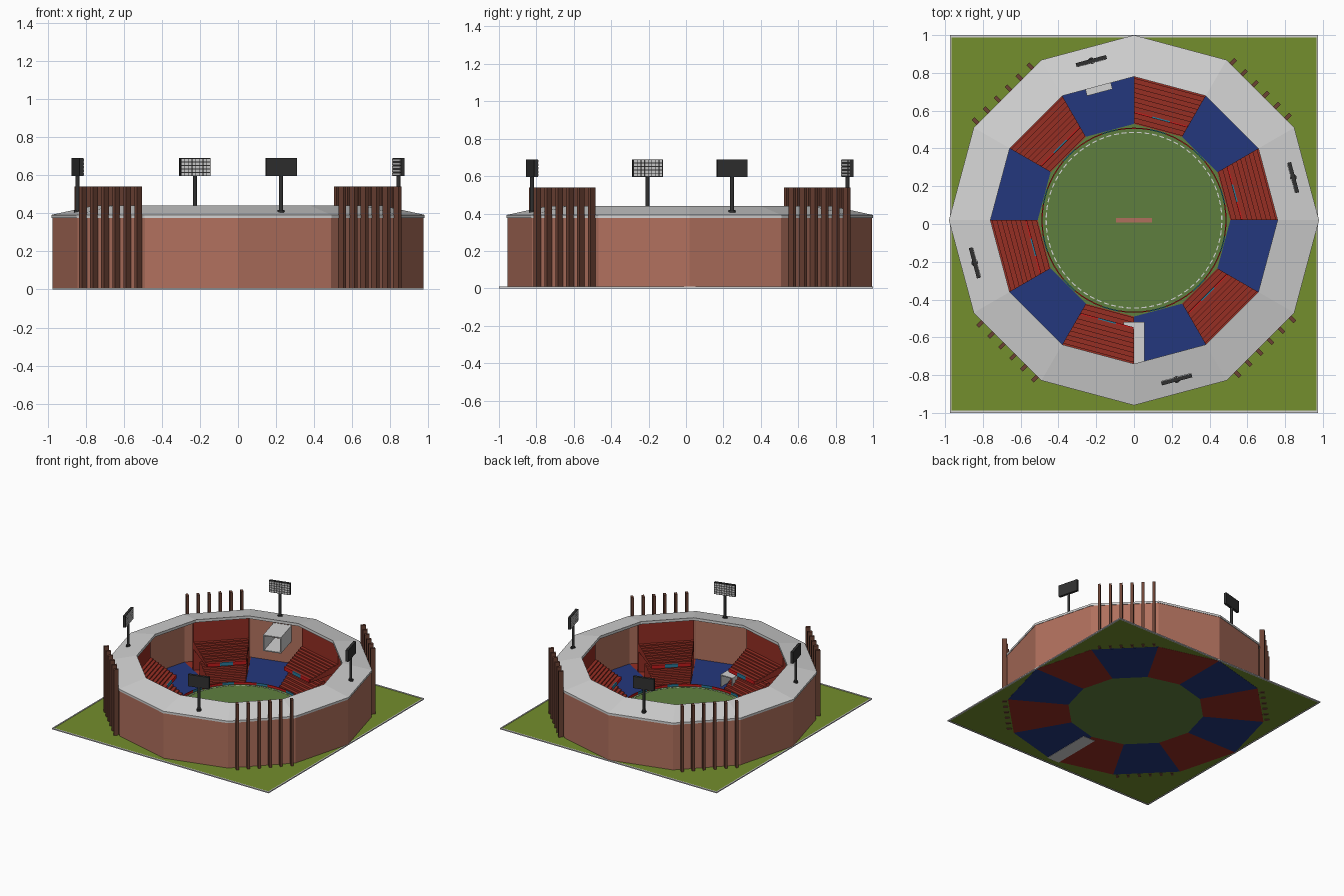
import bpy, bmesh, math
from mathutils import Matrix, Vector

if "Cube" in bpy.data.objects:
    bpy.data.objects.remove(bpy.data.objects["Cube"])

CY = 0.02                      # stadium centre in y
CENTRE = Matrix.Translation((0, CY, 0))


def material(name, rgb):
    m = bpy.data.materials.new(name)
    lin = [(c / 255 / 12.92) if c < 10 else ((c / 255 + 0.055) / 1.055) ** 2.4 for c in rgb]
    m.diffuse_color = (*lin, 1)
    m.use_nodes = True
    m.node_tree.nodes["Principled BSDF"].inputs["Base Color"].default_value = m.diffuse_color
    return m


BRICK = material("brick", (176, 112, 93))
RED = material("seat red", (150, 46, 35))
BLUE = material("floor blue", (35, 55, 125))
GRASS = material("lawn green", (116, 142, 45))
FIELD = material("field green", (95, 127, 62))
TIMBER = material("dark brown", (108, 66, 52))
BLACK = material("charcoal", (48, 48, 48))
GREY = material("light grey", (210, 210, 210))
TEAL = material("teal", (42, 125, 158))
BRIGHT = material("bright red", (200, 28, 28))


def finish(bm, name, *mats):
    bmesh.ops.recalc_face_normals(bm, faces=bm.faces)
    me = bpy.data.meshes.new(name)
    bm.to_mesh(me)
    bm.free()
    for m in mats:
        me.materials.append(m)
    ob = bpy.data.objects.new(name, me)
    bpy.context.collection.objects.link(ob)
    return ob


def box(bm, lo, hi, mat=Matrix()):
    size = [b - a for a, b in zip(lo, hi)]
    mid = [(a + b) / 2 for a, b in zip(lo, hi)]
    bmesh.ops.create_cube(bm, size=1, matrix=mat @ Matrix.Translation(mid) @ Matrix.Diagonal((*size, 1)))


def spin(bm, profile, a0, a1, steps=1, index=0):
    """Sweep a closed (radius, z) profile around the stadium centre, in degrees."""
    full = abs(a1 - a0) >= 360
    rings = []
    for i in range(steps if full else steps + 1):
        a = math.radians(a0 + (a1 - a0) * i / steps)
        rings.append([bm.verts.new((r * math.cos(a), CY + r * math.sin(a), z)) for r, z in profile])
    n = len(profile)
    faces = []
    for i in range(steps):
        p, q = rings[i], rings[(i + 1) % len(rings)]
        for j in range(n):
            k = (j + 1) % n
            faces.append(bm.faces.new((p[j], p[k], q[k], q[j])))
    if not full:
        faces += [bm.faces.new(rings[0]), bm.faces.new(rings[-1])]
    for f in faces:
        f.material_index = index


def rect(r0, r1, z0, z1):
    return [(r0, z0), (r1, z0), (r1, z1), (r0, z1)]


def tube(name, length, width, z0, z1, t, mat):
    """Open-ended rectangular tunnel along local x."""
    bm = bmesh.new()
    w = width / 2
    box(bm, (0, -w, z0), (length, w, z0 + t), mat)
    box(bm, (0, -w, z1 - t), (length, w, z1), mat)
    for s in (-1, 1):
        a, b = sorted((s * w, s * (w - t)))
        box(bm, (0, a, z0 + t), (length, b, z1 - t), mat)
    finish(bm, name, GREY)


# Lawn slab with a pale kerb
bm = bmesh.new()
box(bm, (-0.966, -0.99, 0.003), (0.966, 0.99, 0.006))
finish(bm, "lawn", GRASS)
bm = bmesh.new()
for s in (-1, 1):
    x0, x1 = sorted((s * 0.975, s * 0.965))
    box(bm, (x0, -1, 0), (x1, 1, 0.009))
    y0, y1 = sorted((s * 1.0, s * 0.988))
    box(bm, (-0.965, y0, 0), (0.965, y1, 0.009))
finish(bm, "kerb", GREY)

# Playing field, centre strip and dashed boundary
bm = bmesh.new()
bmesh.ops.create_cone(bm, cap_ends=True, segments=12, radius1=0.51, radius2=0.51, depth=0.008,
                      matrix=Matrix.Translation((0, CY, 0.006)))
finish(bm, "field", FIELD)
bm = bmesh.new()
box(bm, (-0.095, CY - 0.013, 0.009), (0.095, CY + 0.013, 0.013))
finish(bm, "centre_strip", BRICK)
bm = bmesh.new()
for i in range(72):
    spin(bm, rect(0.462, 0.468, 0.009, 0.013), i * 5, i * 5 + 3.2)
finish(bm, "boundary_dashes", GREY)

# Boards around the field: teal in the middle of each bay, red at its ends
bm = bmesh.new()
for i in range(72):
    spin(bm, rect(0.484, 0.490, 0.008, 0.028), i * 5, i * 5 + 5, 1, 1 if i % 6 in (2, 3) else 0)
finish(bm, "field_boards", BRIGHT, TEAL)

# Bay floors, alternating red and blue
bm = bmesh.new()
for k in range(12):
    spin(bm, rect(0.51, 0.968, 0.002, 0.012), k * 30, k * 30 + 30, 1, k % 2)
finish(bm, "bay_floors", RED, BLUE)

# Stepped stands in every second bay
lower = [(0.695, 0.012), (0.515, 0.012)]
for i in range(7):
    z = 0.03 + i * 0.016
    lower += [(0.515 + i * 0.0257, z), (0.515 + (i + 1) * 0.0257, z)]
upper = [(0.575, 0.135)]
for i in range(9):
    z = 0.160 + i * 0.010
    upper += [(0.575 + i * 0.025, z), (0.575 + (i + 1) * 0.025, z)]
upper += [(0.80, 0.42), (0.82, 0.415), (0.82, 0.012), (0.80, 0.012), (0.80, 0.18)]
bm_low, bm_up, bm_board = bmesh.new(), bmesh.new(), bmesh.new()
for k in range(0, 12, 2):
    a = k * 30
    spin(bm_low, lower, a, a + 30)
    spin(bm_up, upper, a, a + 30)
    # boards along the front of the upper tier
    for j in range(3):
        r = 0.567 * math.cos(math.radians(15))
        m = CENTRE @ Matrix.Rotation(math.radians(a + 15), 4, 'Z')
        n0 = len(bm_board.faces)
        box(bm_board, (r, -0.145 + j * 0.0967, 0.135), (r + 0.008, -0.145 + (j + 1) * 0.0967, 0.163), m)
        bm_board.faces.ensure_lookup_table()
        for f in bm_board.faces[n0:]:
            f.material_index = 1 if j == 1 else 0
finish(bm_low, "lower_stands", RED)
finish(bm_up, "upper_stands", RED)
finish(bm_board, "stand_boards", BRIGHT, TEAL)

# Outer wall and sloping roof ring
bm = bmesh.new()
spin(bm, rect(0.960, 0.975, 0.008, 0.38), 0, 360, 12)
finish(bm, "outer_wall", BRICK)
bm = bmesh.new()
spin(bm, [(0.98, 0.375), (0.98, 0.392), (0.76, 0.44), (0.76, 0.418)], 0, 360, 12)
finish(bm, "roof_ring", GREY)

# Entrance tunnel at the front and viewing box on the back wall
tube("entrance_tunnel", 0.42, 0.11, 0.0, 0.11, 0.008,
     Matrix.Translation((0, -0.52, 0)) @ Matrix.Rotation(math.radians(-90), 4, 'Z'))
tube("viewing_box", 0.235, 0.14, 0.19, 0.32, 0.008,
     CENTRE @ Matrix.Rotation(math.radians(105), 4, 'Z') @ Matrix.Translation((0.70, 0, 0)))

# Four groups of six timber fins outside the wall
bm = bmesh.new()
for q in range(4):
    m = CENTRE @ Matrix.Rotation(math.radians(45 + 90 * q), 4, 'Z')
    for i in range(6):
        t = 0.222 - i * 0.082
        box(bm, (0.945, t - 0.010, 0), (0.982, t + 0.010, 0.54), m)
finish(bm, "wall_fins", TIMBER)

# Four floodlights on the roof, lamps facing the field
bm, lamps = bmesh.new(), bmesh.new()
for q in range(4):
    m = CENTRE @ Matrix.Rotation(math.radians(15 + 90 * q), 4, 'Z') @ Matrix.Translation((0.873, 0, 0))
    for r, z0, z1 in ((0.010, 0.405, 0.61), (0.018, 0.400, 0.418)):
        bmesh.ops.create_cone(bm, cap_ends=True, segments=12, radius1=r, radius2=r, depth=z1 - z0,
                              matrix=m @ Matrix.Translation((0, 0, (z0 + z1) / 2)))
    box(bm, (-0.010, -0.083, 0.595), (0.010, 0.083, 0.690), m)
    for i in range(8):
        for j in range(5):
            y, z = -0.080 + i * 0.020, 0.598 + j * 0.018
            box(lamps, (-0.014, y + 0.002, z + 0.002), (-0.010, y + 0.018, z + 0.015), m)
finish(bm, "floodlight_masts", BLACK)
finish(lamps, "floodlight_lamps", GREY)
